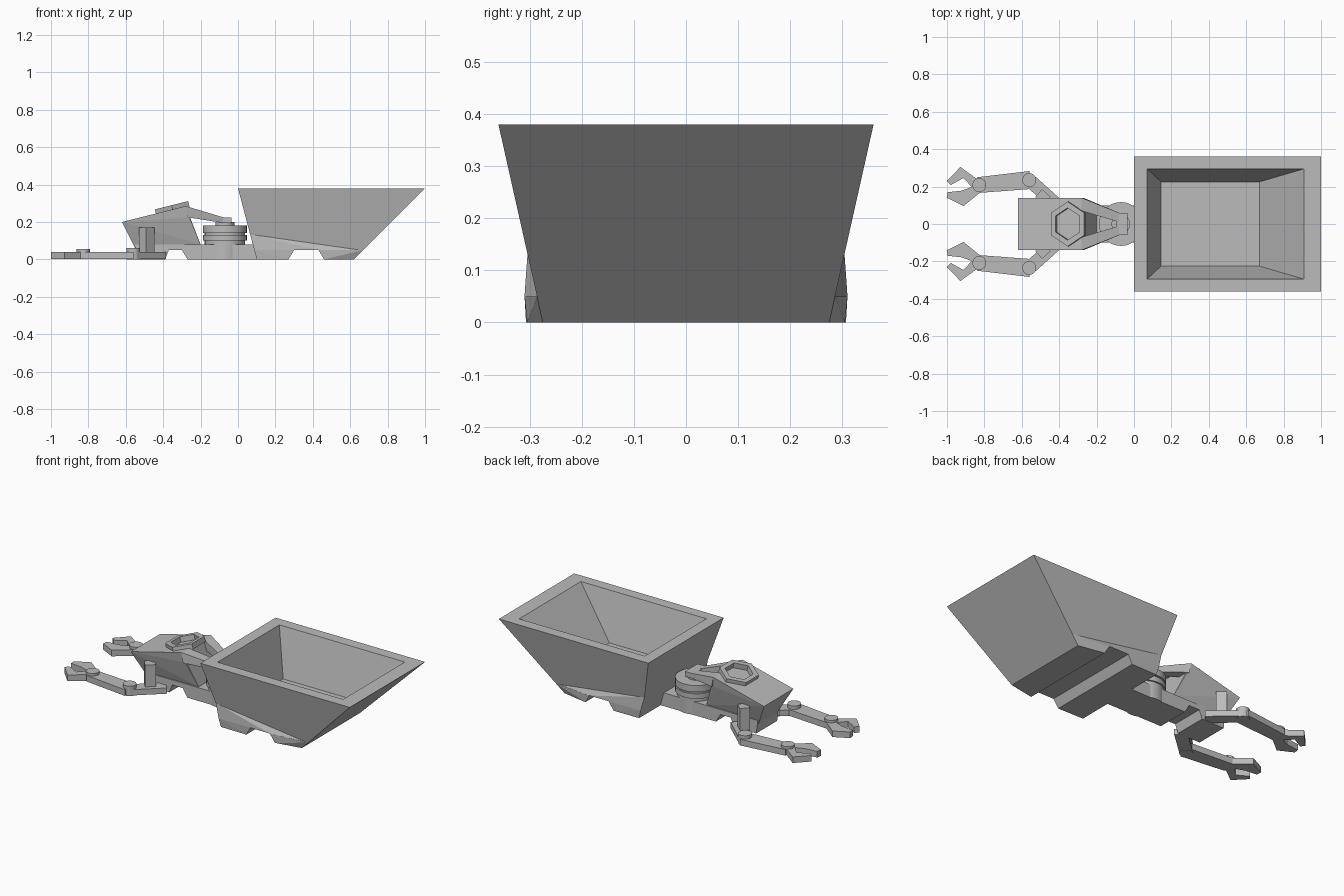
import bpy, bmesh, math
from mathutils import Vector, Matrix

cube = bpy.data.objects.get("Cube")
if cube:
    bpy.data.objects.remove(cube, do_unlink=True)

grey = bpy.data.materials.new("plain grey")
grey.use_nodes = True
grey.diffuse_color = (0.5, 0.5, 0.5, 1)
grey.node_tree.nodes["Principled BSDF"].inputs["Base Color"].default_value = (0.5, 0.5, 0.5, 1)


def finish(name, bm):
    bmesh.ops.recalc_face_normals(bm, faces=bm.faces)
    mesh = bpy.data.meshes.new(name)
    bm.to_mesh(mesh)
    bm.free()
    mesh.materials.append(grey)
    obj = bpy.data.objects.new(name, mesh)
    bpy.context.collection.objects.link(obj)
    return obj


def hull(name, points):
    bm = bmesh.new()
    for p in points:
        bm.verts.new(p)
    bmesh.ops.convex_hull(bm, input=bm.verts[:])
    bmesh.ops.dissolve_limit(bm, angle_limit=0.01, verts=bm.verts[:], edges=bm.edges[:])
    return finish(name, bm)


def both(points):
    return [(x, s * y, z) for x, y, z in points for s in (1, -1)]


def loft(name, rings):
    bm = bmesh.new()
    loops = [[bm.verts.new(p) for p in ring] for ring in rings]
    n = len(loops[0])
    for a, b in zip(loops, loops[1:]):
        for i in range(n):
            j = (i + 1) % n
            bm.faces.new((a[i], a[j], b[j], b[i]))
    bm.faces.new(loops[0])
    bm.faces.new(loops[-1])
    return finish(name, bm)


def rect(x0, x1, y, z):
    return [(x0, -y, z), (x1, -y, z), (x1, y, z), (x0, y, z)]


def slab(name, outline, z0, z1):
    return loft(name, [[(x, y, z) for x, y in outline] for z in (z0, z1)])


def bar(name, a, b, wa, wb, z0, z1):
    a, b = Vector(a), Vector(b)
    d = (b - a).normalized()
    n = Vector((-d.y, d.x))
    return slab(name, [a + n * wa, a - n * wa, b - n * wb, b + n * wb], z0, z1)


def disc(name, x, y, r, z0, z1):
    bpy.ops.mesh.primitive_cylinder_add(vertices=32, radius=r, depth=z1 - z0,
                                        location=(x, y, (z0 + z1) / 2))
    obj = bpy.context.object
    obj.name = name
    obj.data.materials.append(grey)
    bpy.ops.object.shade_smooth_by_angle(angle=math.radians(40))


# Hopper with sloping walls and a hollow inside
loft("hopper", [rect(0.087, 0.67, 0.286, 0.05), rect(0, 1, 0.36, 0.38),
                rect(0.07, 0.91, 0.295, 0.38), rect(0.145, 0.67, 0.225, 0.1)])

# Hopper feet with a channel between them, and low side fairings
hull("hopper_front_foot", both([(0.1, 0.305, 0), (0.27, 0.307, 0),
                                (0.3, 0.31, 0.05), (0.087, 0.31, 0.05)]))
hull("hopper_rear_foot", both([(0.46, 0.305, 0), (0.43, 0.31, 0.05),
                               (0.62, 0.275, 0), (0.67, 0.286, 0.05)]))
for side, s in (("left", 1), ("right", -1)):
    top = [(0.087, 0.31, 0.05), (0.065, 0.304, 0.135), (0.43, 0.31, 0.05), (0.66, 0.285, 0.05)]
    hull(side + "_fairing", [(x, s * y, z) for x, y, z in top] +
         [(x, s * 0.25, z) for x, y, z in top])

# Chassis under the head, notched like the hopper base
profile = [(-0.55, 0.08), (-0.54, 0), (-0.39, 0), (-0.37, 0.05),
           (-0.3, 0.05), (-0.27, 0), (0.11, 0), (0.11, 0.08)]
loft("chassis", [[(x, y, z) for x, z in profile] for y in (-0.1, 0.1)])

# Turret drum with pivot pin
for name, r, z0, z1 in (("drum_base", 0.108, 0, 0.1), ("drum_ring", 0.117, 0.1, 0.13),
                        ("drum_groove", 0.108, 0.13, 0.14), ("drum_cap", 0.117, 0.14, 0.18),
                        ("pivot_pin", 0.05, 0.18, 0.2)):
    disc(name, -0.07, 0, r, z0, z1)

# Head with a tilted top
head = hull("head", both([(-0.62, 0.14, 0.2), (-0.28, 0.14, 0.285), (-0.26, 0.13, 0.225),
                          (-0.2, 0.09, 0.08), (-0.55, 0.09, 0.06)]))

# Hexagonal hatch ring on the head, with a sunken opening
tilt = Matrix.Translation((-0.35, 0, 0.268)) @ Matrix.Rotation(-math.atan2(0.085, 0.34), 4, 'Y')


def hexagon(k, z):
    pts = [(math.cos(a) * 0.106 * k, math.sin(a) * 0.12 * k, z)
           for a in (math.radians(30 + 60 * i) for i in range(6))]
    return [tilt @ Vector(p) for p in pts]


rings = [hexagon(1, -0.01), hexagon(1, 0.022), hexagon(0.72, 0.022), hexagon(0.72, -0.01)]
loft("hatch_ring", rings + [hexagon(0.6, -0.05), hexagon(0.8, -0.055)])
cutter = loft("hatch_cutter", [hexagon(0.75, -0.052), hexagon(0.75, 0.05)])
cutter.hide_render = True
cutter.hide_viewport = True
cut = head.modifiers.new("hatch", 'BOOLEAN')
cut.operation = 'DIFFERENCE'
cut.solver = 'EXACT'
cut.object = cutter

# Forked neck joining the head to the pivot
for side, s in (("left", 1), ("right", -1)):
    fork = [(-0.28, 0.14, 0.285), (-0.28, 0.07, 0.285), (-0.27, 0.14, 0.225), (-0.27, 0.07, 0.225),
            (-0.08, 0.06, 0.225), (-0.08, 0.01, 0.225), (-0.08, 0.06, 0.195), (-0.08, 0.01, 0.195)]
    hull(side + "_neck", [(x, s * y, z) for x, y, z in fork])
loft("neck_tip", [rect(-0.095, -0.035, 0.06, z) for z in (0.195, 0.225)])

# Arms: post, upper arm, elbow, forearm, wrist and two claw fingers
outer = [(-0.84, 0.24), (-0.928, 0.305), (-1, 0.23), (-0.98, 0.208), (-0.912, 0.246), (-0.865, 0.195)]
inner = [(-0.85, 0.205), (-0.922, 0.178), (-0.997, 0.17), (-1, 0.14), (-0.912, 0.096), (-0.82, 0.17)]
for side, s in (("left", 1), ("right", -1)):
    bar(side + "_post", (-0.51, s * 0.165), (-0.465, s * 0.125), 0.028, 0.028, 0.01, 0.17)
    bar(side + "_upper_arm", (-0.56, s * 0.235), (-0.41, s * 0.1), 0.036, 0.036, 0.003, 0.038)
    bar(side + "_forearm", (-0.555, s * 0.235), (-0.835, s * 0.208), 0.048, 0.042, 0.003, 0.04)
    disc(side + "_elbow", -0.56, s * 0.235, 0.037, 0, 0.06)
    disc(side + "_wrist", -0.827, s * 0.208, 0.037, 0.003, 0.055)
    for name, shape in (("outer", outer), ("inner", inner)):
        slab(side + "_" + name + "_finger", [(x, s * y) for x, y in shape], 0.003, 0.04)
